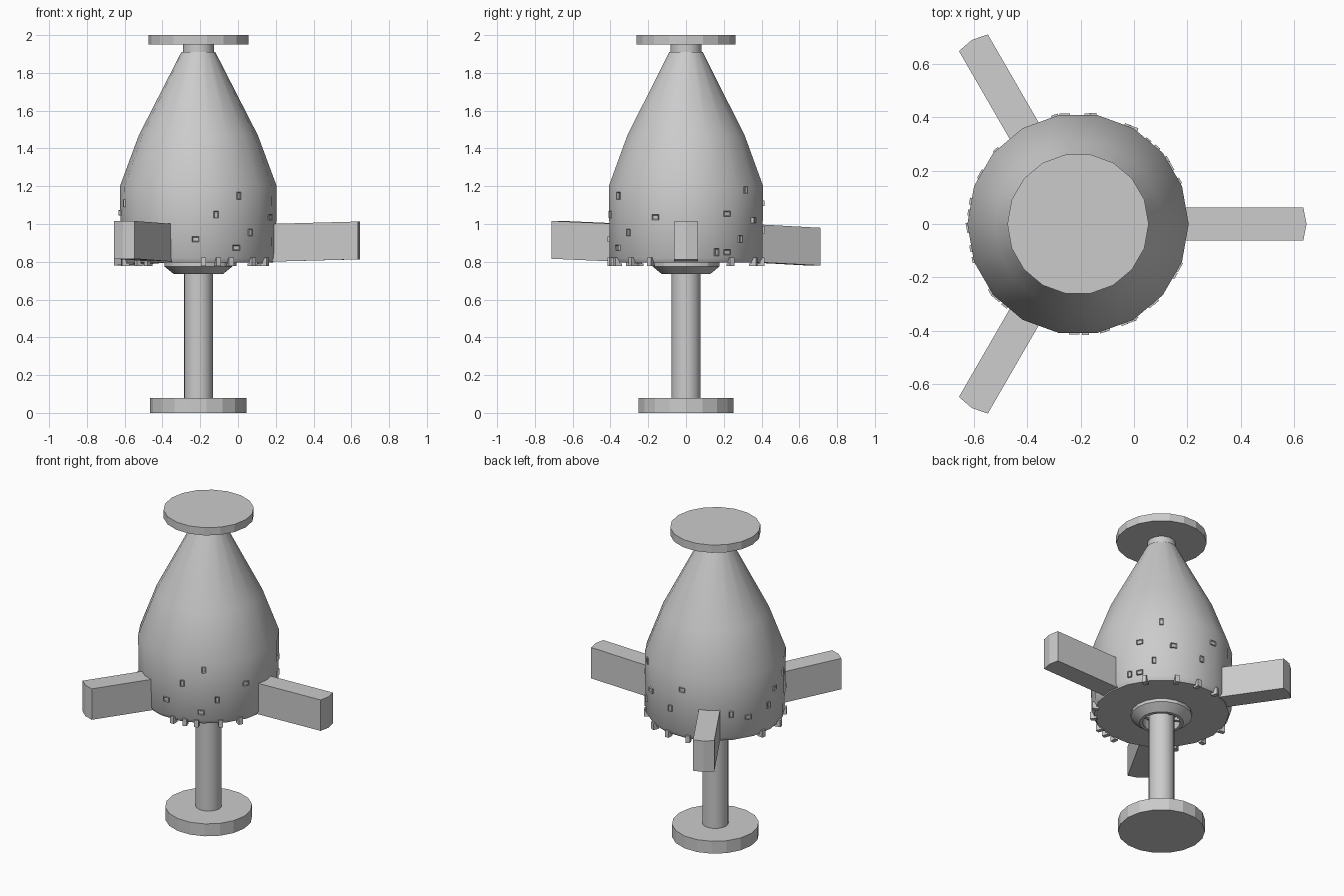
import bpy, bmesh
from math import radians, degrees, sin, cos, pi
from mathutils import Matrix, Vector

if "Cube" in bpy.data.objects:
    bpy.data.objects.remove(bpy.data.objects["Cube"])

CX = -0.21   # x of the main axis
SIDES = 18


def finish(name, bm, smooth=None):
    bmesh.ops.recalc_face_normals(bm, faces=bm.faces)
    me = bpy.data.meshes.new(name)
    bm.to_mesh(me)
    bm.free()
    ob = bpy.data.objects.new(name, me)
    bpy.context.collection.objects.link(ob)
    if smooth:
        bpy.ops.object.select_all(action='DESELECT')
        ob.select_set(True)
        bpy.context.view_layer.objects.active = ob
        bpy.ops.object.shade_smooth_by_angle(angle=radians(smooth))
    return ob


def lathe(name, profile, smooth=None, closed=False):
    """Revolve (radius, z) points round the main axis."""
    bm = bmesh.new()
    rings = [[bm.verts.new((CX + r * cos(2 * pi * i / SIDES), r * sin(2 * pi * i / SIDES), z))
              for i in range(SIDES)] for r, z in profile]
    pairs = list(zip(rings, rings[1:]))
    if closed:
        pairs.append((rings[-1], rings[0]))
    else:
        bm.faces.new(rings[0])
        bm.faces.new(rings[-1])
    for a, b in pairs:
        for i in range(SIDES):
            j = (i + 1) % SIDES
            bm.faces.new((a[i], a[j], b[j], b[i]))
    return finish(name, bm, smooth)


def skin_frame(angle, radius, z):
    """Matrix on the body facet at an angle: local x outward, y sideways, z up."""
    step = 360 / SIDES
    mid = (angle // step + 0.5) * step
    r = radius * cos(pi / SIDES) / cos(radians(angle - mid))
    a = radians(angle)
    return (Matrix.Translation((CX + r * cos(a), r * sin(a), z))
            @ Matrix.Rotation(radians(mid), 4, 'Z'))


def add_box(bm, matrix, size):
    return bmesh.ops.create_cube(bm, size=1, matrix=matrix @ Matrix.Diagonal((*size, 1)))


# Main turned parts
lathe("body_shell", [(0.395, 0.795), (0.41, 0.82), (0.415, 1.2), (0.315, 1.47), (0.09, 1.91)], 35)
lathe("neck", [(0.082, 1.90), (0.082, 1.96)], 35)
lathe("top_disc", [(0.265, 1.95), (0.265, 2.0)])
lathe("column", [(0.077, 0.07), (0.077, 0.81)], 35)
lathe("base_disc", [(0.255, 0.0), (0.255, 0.08)])

# Hollow collar under the body, with struts to the column
lathe("collar", [(0.18, 0.80), (0.18, 0.775), (0.13, 0.735), (0.11, 0.735), (0.11, 0.80)], 20, True)
bm = bmesh.new()
for k in range(6):
    m = Matrix.Translation((CX, 0, 0.765)) @ Matrix.Rotation(radians(60 * k + 30), 4, 'Z')
    add_box(bm, m @ Matrix.Translation((0.093, 0, 0)), (0.045, 0.02, 0.02))
finish("collar_struts", bm)

# Three fins: angle, outer radius, rise at the tip
for name, ang, tip, rise in (("right_fin", 0, 0.845, 0.013),
                             ("back_fin", 120, 0.785, -0.02),
                             ("front_fin", 240, 0.785, 0.016)):
    bm = bmesh.new()
    plan = [(0.36, -0.0625, 0), (tip, -0.0625, rise), (tip + 0.012, 0, rise),
            (tip, 0.0625, rise), (0.36, 0.0625, 0)]
    low = [bm.verts.new((x, y, 0.80 + dz)) for x, y, dz in plan]
    high = [bm.verts.new((x, y, 1.0 + dz)) for x, y, dz in plan]
    bm.faces.new(low)
    bm.faces.new(high)
    for i in range(5):
        j = (i + 1) % 5
        bm.faces.new((low[i], low[j], high[j], high[i]))
    bm.transform(Matrix.Translation((CX, 0, 0)) @ Matrix.Rotation(radians(ang), 4, 'Z'))
    finish(name, bm)

# Small raised hatches scattered over the lower body: angle, height
hatches = [(-59, 1.15), (-23, 1.035), (-48, 0.955), (-61, 0.875), (-77, 1.05), (-92, 0.92),
           (50, 1.18), (32, 1.055), (44, 0.92), (32, 0.85), (23, 0.85), (60, 1.02),
           (85, 0.97), (97, 1.11), (138, 0.97), (153, 0.935), (174, 0.97), (182, 1.06),
           (199, 1.11), (222, 0.95)]
bm = bmesh.new()
for i, (ang, z) in enumerate(hatches):
    w, h = ((0.024, 0.038), (0.038, 0.028))[i % 2]
    geo = add_box(bm, skin_frame(ang, 0.413, z), (0.016, w, h))
    out = Matrix.Rotation(radians(ang), 3, 'Z') @ Vector((1, 0, 0))
    faces = {f for v in geo["verts"] for f in v.link_faces}
    bm.normal_update()
    front = max(faces, key=lambda f: f.normal.dot(out))
    bmesh.ops.inset_individual(bm, faces=[front], thickness=0.006, depth=-0.005)
finish("hatches", bm)

# Clips hanging from the lower rim
bm = bmesh.new()
for ang in (-86, -75, -65, -45, -28, 36, 63, 82, 102, 168, 193, 218, 228):
    m = skin_frame(ang, 0.41, 0.80)
    add_box(bm, m, (0.024, 0.026, 0.045))
    add_box(bm, m @ Matrix.Translation((-0.012, 0, -0.016)), (0.03, 0.026, 0.014))
finish("rim_clips", bm)
